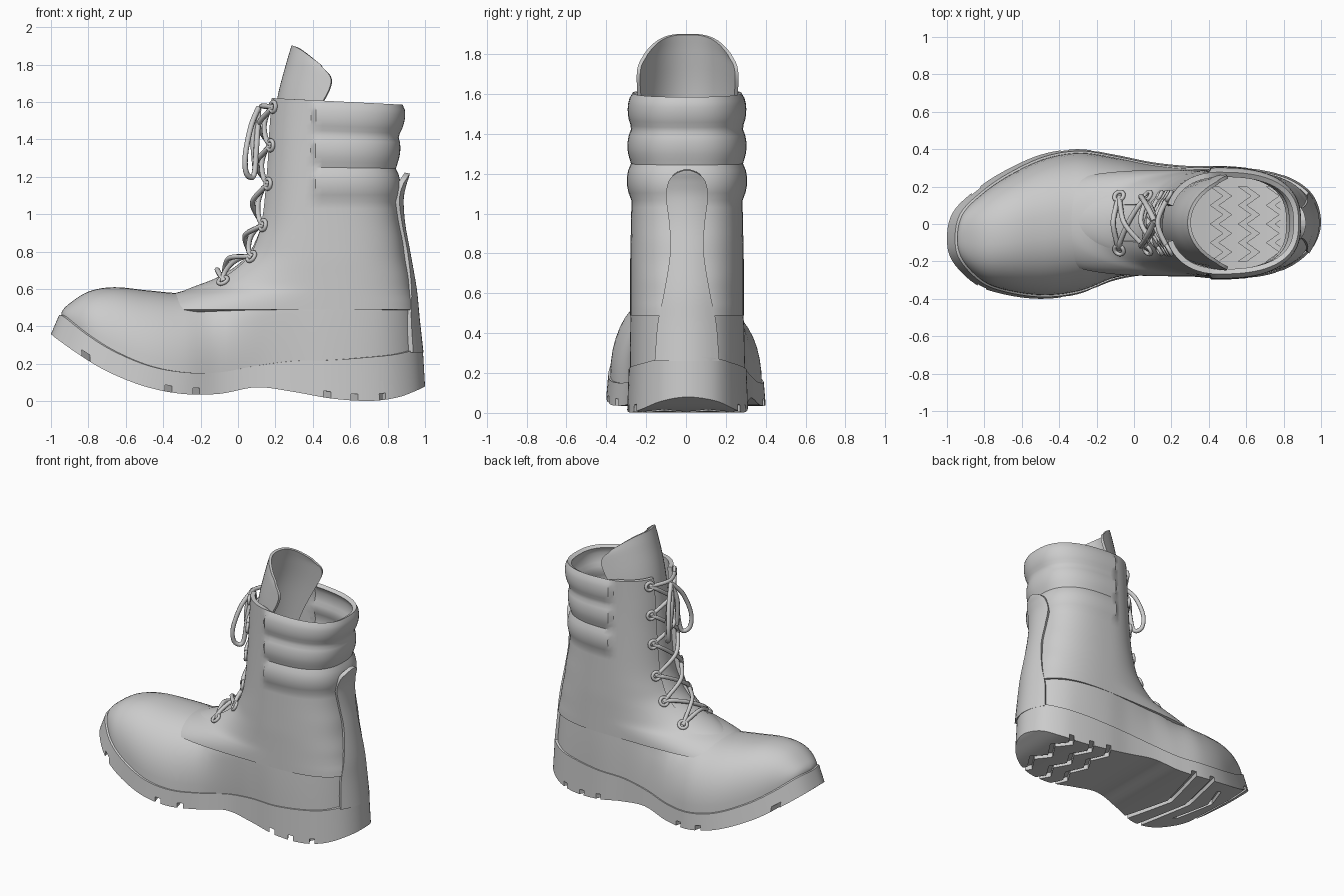
import bpy, bmesh
from math import sin, cos, asin, pi, copysign
from mathutils import Vector

if "Cube" in bpy.data.objects:
    bpy.data.objects.remove(bpy.data.objects["Cube"])

grey = bpy.data.materials.new("boot_grey")
grey.use_nodes = True
grey.diffuse_color = (0.6, 0.6, 0.6, 1)
grey.node_tree.nodes["Principled BSDF"].inputs["Base Color"].default_value = (0.6, 0.6, 0.6, 1)


# ---------- helpers ----------
def smooth_rows(rows, sub, first=None, last=None):
    """Spline through rows of numbers."""
    rows = [Vector(r) for r in rows]
    pts = [Vector(first) if first else 2 * rows[0] - rows[1]] + rows
    pts.append(Vector(last) if last else 2 * rows[-1] - rows[-2])
    out = []
    for a, b, c, d in zip(pts, pts[1:], pts[2:], pts[3:]):
        for k in range(sub):
            t = k / sub
            out.append(b + (c - a) * t / 2 + (a - b * 2.5 + c * 2 - d / 2) * t ** 2
                       + (b * 3 - a - c * 3 + d) * t ** 3 / 2)
    return out + [rows[-1]]


def lookup(rows, value):
    """Interpolated row whose first number is value."""
    for a, b in zip(rows, rows[1:]):
        if value <= b[0]:
            f = max(0, (value - a[0]) / max(b[0] - a[0], 1e-9))
            return a + (b - a) * f
    return rows[-1]


def spow(v, e):
    return copysign(abs(v) ** e, v)


def activate(ob):
    bpy.ops.object.select_all(action='DESELECT')
    ob.select_set(True)
    bpy.context.view_layer.objects.active = ob


def finish(ob, angle=0.6):
    activate(ob)
    for mod in list(ob.modifiers):
        bpy.ops.object.modifier_apply(modifier=mod.name)
    bpy.ops.object.shade_smooth_by_angle(angle=angle)


def add_mesh(name, verts, faces, fix=False, solid=None):
    me = bpy.data.meshes.new(name)
    me.from_pydata([tuple(v) for v in verts], [], faces)
    me.materials.append(grey)
    if fix:
        bm = bmesh.new()
        bm.from_mesh(me)
        bmesh.ops.remove_doubles(bm, verts=bm.verts, dist=0.0002)
        bmesh.ops.recalc_face_normals(bm, faces=bm.faces)
        bm.to_mesh(me)
        bm.free()
    ob = bpy.data.objects.new(name, me)
    bpy.context.collection.objects.link(ob)
    if solid:
        mod = ob.modifiers.new("thickness", 'SOLIDIFY')
        mod.thickness, mod.offset = solid
    return ob


def grid_faces(rows, cols, close=False, start=0, skip=lambda r, c: False):
    faces = []
    for r in range(rows - 1):
        for c in range(cols if close else cols - 1):
            if not skip(r, c):
                d, e = start + r * cols, (c + 1) % cols
                faces.append((d + c, d + e, d + cols + e, d + cols + c))
    return faces


def tube(name, paths, radius):
    cu = bpy.data.curves.new(name, 'CURVE')
    cu.dimensions, cu.bevel_depth, cu.bevel_resolution = '3D', radius, 2
    cu.use_fill_caps = True
    for path in paths:
        pts = smooth_rows(path, 8)
        sp = cu.splines.new('POLY')
        sp.points.add(len(pts) - 1)
        for p, q in zip(sp.points, pts):
            p.co = (*q, 1)
    cu.materials.append(grey)
    ob = bpy.data.objects.new(name, cu)
    bpy.context.collection.objects.link(ob)
    activate(ob)
    bpy.ops.object.convert(target='MESH')
    finish(bpy.context.object, 0.9)


# ---------- plan of the foot: x, y min, y max, sole bottom, sole top, upper height ----------
plan = [(-1, -.08, -.08, .36, .46, .47), (-.97, -.2, .06, .335, .45, .51),
        (-.85, -.32, .18, .25, .36, .585), (-.7, -.375, .28, .16, .27, .61),
        (-.5, -.4, .37, .08, .19, .592), (-.3, -.375, .4, .04, .155, .58),
        (-.1, -.3, .37, .04, .155, .62), (.1, -.27, .33, .075, .19, .9),
        (.3, -.28, .31, .05, .215, 1.4), (.5, -.295, .31, .015, .22, 1.5),
        (.7, -.275, .285, .002, .235, 1.5), (.85, -.22, .24, .02, .25, 1.5),
        (.96, -.12, .15, .06, .275, 1.5), (1, .01, .01, .08, .285, 1.5)]


def mirrored(r):
    return (r[0], r[2], r[1], *r[3:])


rows = smooth_rows(plan, 6, mirrored(plan[1]), mirrored(plan[-2]))
n = len(rows) - 1


def outline(toe, heel, wide, col, lift=0):
    """Closed loop around the foot, scaled, at one of the plan's heights."""
    loop = []
    for side, seq in ((1, rows), (2, rows[-2:0:-1])):
        for r in seq:
            mid = (r[1] + r[2]) / 2
            loop.append((r[0] * (toe if r[0] < 0 else heel), mid + (r[side] - mid) * wide, r[col] + lift))
    return loop


# ---------- sole: hollow tray with grooves cut underneath ----------
verts = (outline(1, 1, 1, 3) + outline(.957, .988, .975, 4)
         + outline(.88, .9, .86, 4) + outline(.88, .9, .86, 3, .06))
faces = grid_faces(4, 2 * n, close=True)
for i in range(n):
    cap = list(dict.fromkeys((i, i + 1, 2 * n - i - 1, (2 * n - i) % (2 * n))))
    faces += [cap, [c + 6 * n for c in cap]]
sole = add_mesh("sole", verts, faces, fix=True)


def zigzags(name, specs, low, high, half):
    """Zigzag bars across the sole, following its underside."""
    verts, faces = [], []
    for x0, reach, amp, turns in specs:
        start, count = len(verts), 17
        for k in range(count):
            y = (2 * k / (count - 1) - 1) * reach
            u = abs(y) / reach * turns
            x = x0 - amp * abs(1 - u % 2)
            for dx, dz in ((-half, low), (half, low), (half, high), (-half, high)):
                verts.append((x + dx, y, lookup(rows, x + dx)[3] + dz))
        faces += grid_faces(count, 4, close=True, start=start)
        end = start + 4 * (count - 1)
        faces += [[start + 3, start + 2, start + 1, start], [end, end + 1, end + 2, end + 3]]
    return add_mesh(name, verts, faces, fix=True)


forefoot = [(-.78, .5, .1, 1), (-.56, .24, .12, 1), (-.34, .5, .14, 1), (-.18, .5, .14, 1)]
cutter = zigzags("groove_cutter", forefoot + [(x, .44, .07, 4) for x in (.5, .65, .82)], -.08, .035, .02)
cutter.hide_render = True
cut = sole.modifiers.new("grooves", 'BOOLEAN')
cut.operation, cut.object = 'DIFFERENCE', cutter
finish(sole)
bpy.data.objects.remove(cutter)
finish(zigzags("floor_ridges", [(x, .2, .07, 4) for x in (.5, .65, .8)], .04, .085, .025))

# ---------- foot: arched over the toes, open under the shaft ----------
verts, faces, m, power = [], [], 12, 2.3
for side in (-1, 1):
    start = len(verts)
    for r in rows:
        x0, base = r[0], r[4] - .02
        mid, half, rise = (r[1] + r[2]) / 2, (r[2] - r[1]) * .475, r[5] - base
        blend = min(1, max(0, (x0 + .3) / .4))
        top = .75 - .22 * min(1, max(0, (x0 + .25) / .25))
        limit = asin(min(1, ((top - base) / rise) ** (power / 2)))
        for j in range(m + 1):
            a = limit * j / m
            z = base + rise * max(0, sin(a)) ** (2 / power)
            centre = mid + blend * min(1, (z - base) / .3) * (.005 - mid)
            x = x0 * (.945 if x0 < 0 else .968 * (1 - .08 * (z - .27)))
            verts.append((x, centre + side * half * max(0, cos(a)) ** (2 / power), z))
    faces += grid_faces(len(rows), m + 1, start=start)
finish(add_mesh("foot_upper", verts, faces, fix=True))

# ---------- shaft: z, front x, back x, half width, front roundness ----------
shaft = smooth_rows([(.49, -.44, .955, .285, 4), (.53, -.42, .948, .285, 3), (.57, -.36, .938, .285, 2.3),
                     (.61, -.23, .93, .285, 2), (.67, -.1, .92, .285, 2), (.76, .02, .9, .285, 2.1),
                     (.86, .08, .885, .283, 2.2), (1, .115, .86, .28, 2.2), (1.25, .14, .838, .275, 2.2),
                     (1.42, .15, .85, .272, 2.2), (1.605, .165, .88, .272, 2.2)], 7)
MID, COLS = .45, 72


def shaft_point(row, t):
    z, front, back, half, p = row
    c, s = cos(t), sin(t)
    e = 2 / (p if c < 0 else 2.6)
    x = MID + (MID - front if c < 0 else back - MID) * spow(c, e)
    y = .005 + half * spow(s, e)
    # padded collar bands around the back
    if c > -.1 and z > 1.08:
        puff = .026 * abs(sin(pi * (z - 1.08) / .175)) ** .6
        x, y = x + puff * c, y + puff * s
    return Vector((x, y, z - .05 * (x - .5) * max(0, (z - 1.1) / .5)))


verts = [shaft_point(r, 2 * pi * k / COLS) for r in shaft for k in range(COLS)]
faces = grid_faces(len(shaft), COLS, close=True,
                   skip=lambda r, c: shaft[r][0] > .6 and abs(c + .5 - COLS / 2) < 4)
finish(add_mesh("shaft", verts, faces, solid=(.03, -1)))

# ---------- tongue: z, front x, half width ----------
verts, wide = [], 21
tongue = smooth_rows([(.555, -.36, .13), (.6, -.25, .14), (.66, -.1, .15), (.75, .03, .15), (.86, .1, .16),
                      (1, .14, .17), (1.3, .17, .21), (1.6, .21, .24), (1.8, .26, .245), (1.9, .29, .21)], 5)
for z, front, half in tongue:
    depth = max(.38, MID - front)
    for k in range(wide):
        u = 2 * k / (wide - 1) - 1
        y = u * half
        x = front + .005 + depth * (1 - (1 - (y / .265) ** 2) ** .5)
        verts.append((x, y + .008, z - .1 * abs(u) ** 3 * max(0, (z - 1.4) / .5)))
finish(add_mesh("tongue", verts, grid_faces(len(tongue), wide), solid=(.018, 0)))

# ---------- heel strip: z, x, half width ----------
verts, wide = [], 11
strip = smooth_rows([(.26, .978, .155), (.45, .957, .14), (.6, .942, .11), (.8, .907, .08), (.95, .88, .085),
                     (1.08, .872, .1), (1.16, .887, .09), (1.2, .9, .06), (1.22, .905, .015)], 4)
for z, x, half in strip:
    for k in range(wide):
        y = (2 * k / (wide - 1) - 1) * half
        verts.append((x - 2.2 * y * y, y + .005, z))
finish(add_mesh("heel_strip", verts, grid_faces(len(strip), wide), solid=(.028, 0)))


# ---------- eyelets and laces ----------
def eyelet(z, side):
    def at(zz, dt):
        row = lookup(shaft, zz)
        return shaft_point(row, pi - side * (asin((.14 / row[3]) ** (row[4] / 2)) + dt))
    normal = (at(z, .05) - at(z, -.05)).cross(at(z + .01, 0) - at(z - .01, 0)).normalized()
    if normal.x > 0:
        normal = -normal
    return at(z, 0) + normal * .008, normal


holes = {s: [eyelet(z, s) for z in (.64, .77, .94, 1.16, 1.36, 1.56)] for s in (-1, 1)}
for s, name in ((-1, "right"), (1, "left")):
    for point, normal in holes[s]:
        bpy.ops.mesh.primitive_torus_add(location=point, rotation=normal.to_track_quat('Z', 'Y').to_euler(),
                                         major_radius=.027, minor_radius=.011,
                                         major_segments=20, minor_segments=8)
        ring = bpy.context.object
        ring.name = name + "_eyelet"
        ring.data.materials.append(grey)
        finish(ring, 1.2)


def crossing(a, b, lift):
    out = (a[1] + b[1]).normalized()
    return [a[0] - a[1] * .01, a[0].lerp(b[0], .15) + out * .025,
            (a[0] + b[0]) / 2 + out * lift, a[0].lerp(b[0], .85) + out * .025, b[0] - b[1] * .01]


paths = [crossing(holes[-1][0], holes[1][0], .065), crossing(holes[-1][-1], holes[1][-1], .06)]
for k in range(5):
    for s in (-1, 1):
        paths.append(crossing(holes[s][k], holes[-s][k + 1], .055 + .015 * s))
tube("laces", paths, .014)

# bow with two hanging loops and two loose ends
bow = []
for s in (-1, 1):
    bow.append([(x, .015 + s * y, z) for x, y, z in
                ((.11, 0, 1.57), (.07, .08, 1.47), (.04, .13, 1.32), (.045, .12, 1.22),
                 (.085, .08, 1.21), (.1, .05, 1.38), (.11, 0, 1.56))])
    bow.append([(x, .015 + s * y, z) for x, y, z in ((.11, 0, 1.56), (.08, .03, 1.44), (.09, .04, 1.26))])
tube("lace_bow", bow, .015)
